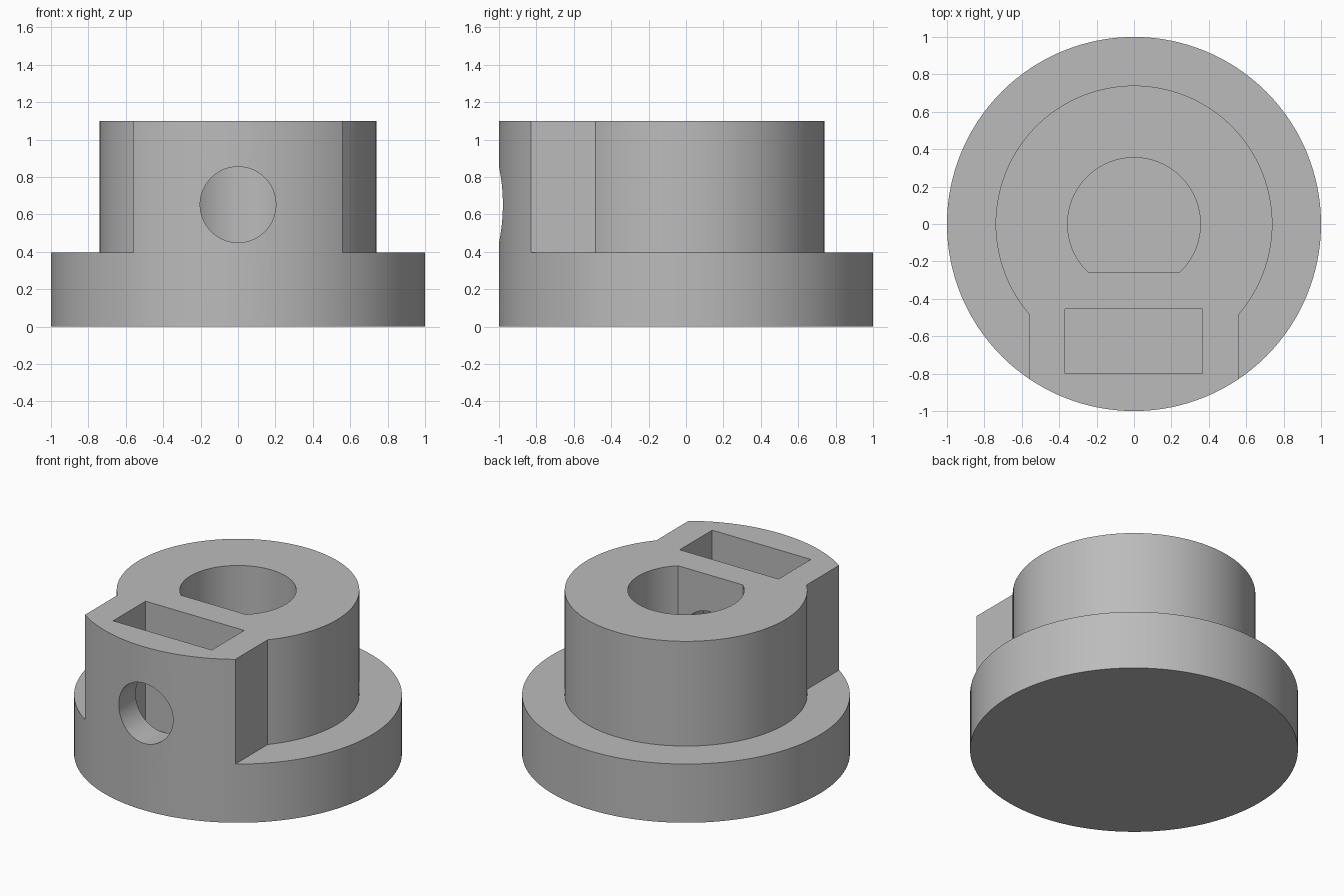
import bpy, bmesh
from math import sin, cos, pi, sqrt, atan2, radians

cube = bpy.data.objects.get("Cube")
if cube:
    bpy.data.objects.remove(cube, do_unlink=True)

gray = bpy.data.materials.new("plain gray")
gray.use_nodes = True
gray.diffuse_color = (0.5, 0.5, 0.5, 1)
gray.node_tree.nodes["Principled BSDF"].inputs["Base Color"].default_value = gray.diffuse_color

TOP, BASE_TOP = 1.10, 0.395
HUB_R, BLOCK_X = 0.74, 0.56
BORE_R, FLAT_Y, BORE_FLOOR = 0.355, -0.26, 0.2


def arc(r, start, end, n):
    return [(r * cos(start + (end - start) * i / n),
             r * sin(start + (end - start) * i / n)) for i in range(n + 1)]


def prism(name, outline, z0, z1):
    """Extrude a closed xy outline from z0 to z1."""
    bm = bmesh.new()
    face = bm.faces.new([bm.verts.new((x, y, z0)) for x, y in outline])
    up = bmesh.ops.extrude_face_region(bm, geom=[face])["geom"]
    verts = [v for v in up if isinstance(v, bmesh.types.BMVert)]
    bmesh.ops.translate(bm, verts=verts, vec=(0, 0, z1 - z0))
    bmesh.ops.recalc_face_normals(bm, faces=bm.faces)
    mesh = bpy.data.meshes.new(name)
    bm.to_mesh(mesh)
    bm.free()
    mesh.materials.append(gray)
    obj = bpy.data.objects.new(name, mesh)
    bpy.context.collection.objects.link(obj)
    return obj


def side_angles(r, x):
    """Angles where the lines at +x and -x meet the lower half of a circle."""
    a = atan2(-sqrt(r * r - x * x), x)
    return a, pi - a


# Full round blank
body = prism("flanged_hub", arc(1, 0, 2 * pi, 128)[:-1], 0, TOP)

# C-shaped relief leaves the round hub and the front block above the flange
inner = arc(HUB_R, *side_angles(HUB_R, BLOCK_X), 96)
outer = arc(1.2, *side_angles(1.2, BLOCK_X), 96)
relief = prism("relief_cutter", inner + outer[::-1], BASE_TOP, TOP + 0.2)

# D-shaped blind bore
a = atan2(FLAT_Y, sqrt(BORE_R ** 2 - FLAT_Y ** 2))
bore = prism("bore_cutter", arc(BORE_R, a, pi - a, 72), BORE_FLOOR, TOP + 0.2)

# Rectangular nut pocket
slot = prism("nut_slot_cutter",
             [(-0.37, -0.8), (0.365, -0.8), (0.365, -0.455), (-0.37, -0.455)],
             0.255, TOP + 0.2)

# Screw hole from the front into the bore
hole = prism("screw_hole_cutter", arc(0.2025, 0, 2 * pi, 64)[:-1], 0, 1.2)
hole.rotation_euler.x = radians(90)
hole.location.z = 0.652

for cutter in (relief, bore, slot, hole):
    cutter.hide_render = True
    cutter.hide_set(True)
    mod = body.modifiers.new(cutter.name, 'BOOLEAN')
    mod.operation = 'DIFFERENCE'
    mod.solver = 'EXACT'
    mod.object = cutter

# Bake the cuts, remove the helpers and smooth the round walls
bpy.context.view_layer.objects.active = body
body.select_set(True)
bpy.context.view_layer.update()
for mod in list(body.modifiers):
    bpy.ops.object.modifier_apply(modifier=mod.name)
for cutter in (relief, bore, slot, hole):
    bpy.data.objects.remove(cutter, do_unlink=True)
bpy.ops.object.shade_smooth_by_angle(angle=radians(30))
